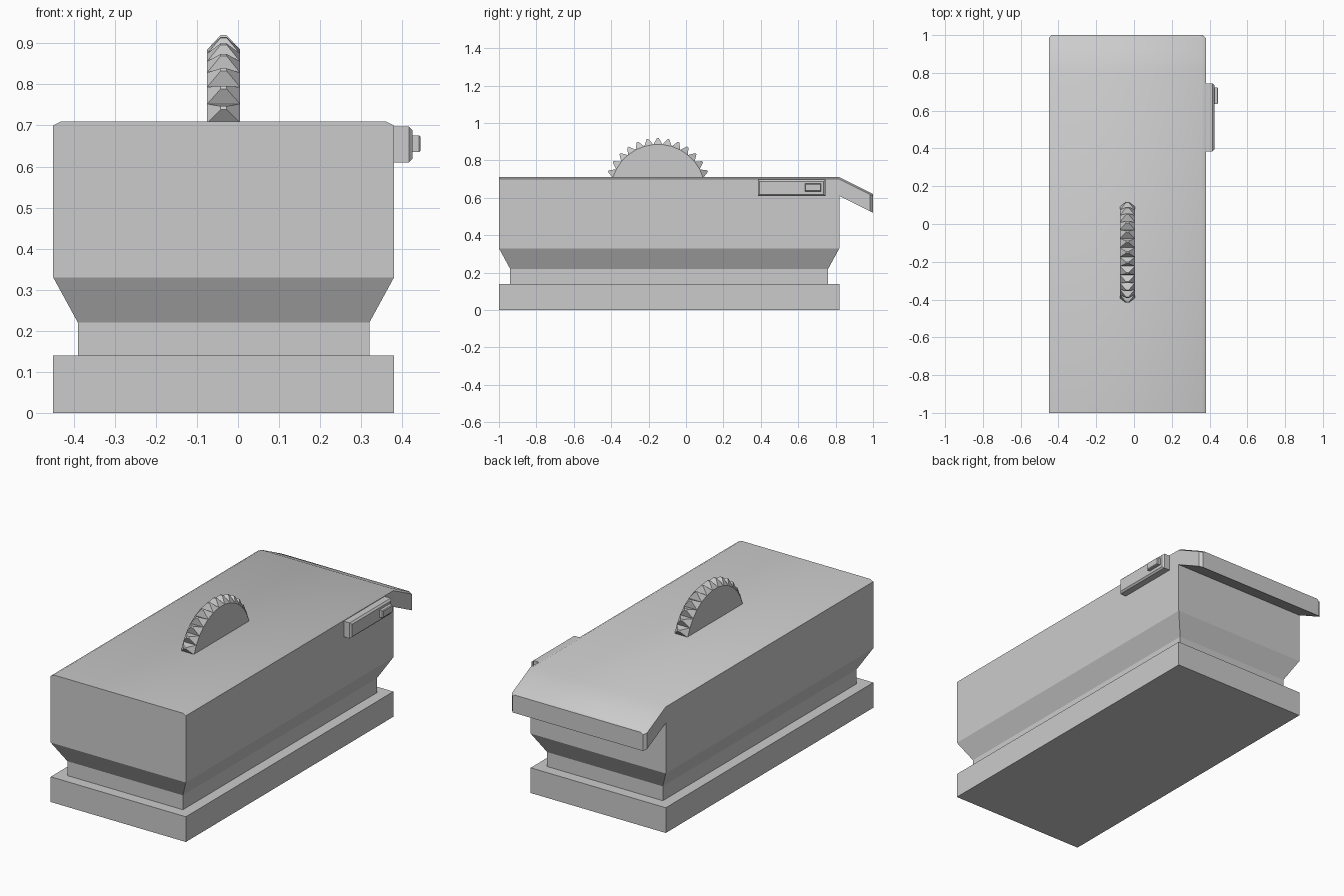
import bpy, bmesh
from math import radians, sin, cos, pi

if "Cube" in bpy.data.objects:
    bpy.data.objects.remove(bpy.data.objects["Cube"])

X0, X1, Y0, Y1 = -0.45, 0.38, -1.0, 0.82


def finish(bm, name):
    bmesh.ops.remove_doubles(bm, verts=bm.verts, dist=1e-5)
    bmesh.ops.recalc_face_normals(bm, faces=bm.faces)
    mesh = bpy.data.meshes.new(name)
    bm.to_mesh(mesh)
    bm.free()
    ob = bpy.data.objects.new(name, mesh)
    bpy.context.collection.objects.link(ob)
    return ob


def bridge(bm, a, b, skip=()):
    n = len(a)
    for i in range(n):
        if i not in skip:
            bm.faces.new((a[i], a[(i + 1) % n], b[(i + 1) % n], b[i]))


def ring(bm, z, dx, dy):
    return [bm.verts.new((x, y, z)) for x, y in (
        (X0 + dx, Y0 + dy), (X1 - dx, Y0 + dy), (X1 - dx, Y1 - dy), (X0 + dx, Y1 - dy))]


# Housing: plinth, recessed neck, flare and upper box
bm = bmesh.new()
levels = [(0, 0, 0), (0.14, 0, 0), (0.14, 0.06, 0.06), (0.22, 0.06, 0.06),
          (0.33, 0, 0), (0.61, 0, 0), (0.70, 0, 0), (0.71, 0.02, 0)]
rings = [ring(bm, *lv) for lv in levels]
bm.faces.new(rings[0])
bm.faces.new(rings[-1])
for i in range(len(rings) - 1):
    # the back stays open where the lip joins
    bridge(bm, rings[i], rings[i + 1], skip=(2,) if levels[i][0] >= 0.61 else ())

# Sloping rear lip continuing the chamfered top
def lip_section(y, drop, inset, cham):
    a, b = X0 + inset, X1 - inset
    pts = [(a, 0.61), (b, 0.61), (b, 0.70), (X1 - cham, 0.71), (X0 + cham, 0.71), (a, 0.70)]
    return [bm.verts.new((x, y, z - drop)) for x, z in pts]

secs = [lip_section(Y1, 0, 0, 0.02), lip_section(0.985, 0.0825, 0, 0.02),
        lip_section(1.0, 0.09, 0.015, 0.03)]
for a, b in zip(secs, secs[1:]):
    bridge(bm, a, b)
bm.faces.new(secs[-1])
body = finish(bm, "housing")
bpy.context.view_layer.objects.active = body
body.select_set(True)
bpy.ops.object.shade_smooth_by_angle(angle=radians(27.5))
body.select_set(False)


# Toothed wheel half sunk in the top
bm = bmesh.new()
N, R, CX, HW, CY, CZ = 32, 0.253, -0.035, 0.04, -0.15, 0.633

def rim(x):
    return [bm.verts.new((x, CY + R * sin((i + 0.5) * 2 * pi / N),
                          CZ + R * cos((i + 0.5) * 2 * pi / N))) for i in range(N)]

left, right = rim(CX - HW), rim(CX + HW)
bm.faces.new(left)
bm.faces.new(right)
bridge(bm, left, right)
bmesh.ops.recalc_face_normals(bm, faces=bm.faces)
teeth = [f for f in bm.faces if len(f.verts) == 4]
bmesh.ops.inset_individual(bm, faces=teeth, thickness=0.004)
for f in teeth:
    c, n = f.calc_center_median(), f.normal.copy()
    for v in f.verts:
        v.co = c + (v.co - c) * 0.2 + n * 0.035
finish(bm, "toothed_wheel")


# Side block with bevelled outer face, and its small button
def side_box(name, x0, x1, y0, y1, z0, z1, c):
    bm = bmesh.new()
    secs = [[bm.verts.new((x, y, z)) for y, z in (
        (y0 + d, z0 + d), (y1 - d, z0 + d), (y1 - d, z1 - d), (y0 + d, z1 - d))]
        for x, d in ((x0, 0), (x1 - c, 0), (x1, c))]
    for a, b in zip(secs, secs[1:]):
        bridge(bm, a, b)
    bm.faces.new(secs[0])
    bm.faces.new(secs[-1])
    finish(bm, name)

side_box("side_block", 0.37, 0.425, 0.385, 0.745, 0.61, 0.697, 0.009)
side_box("side_button", 0.42, 0.445, 0.635, 0.722, 0.635, 0.676, 0.004)
